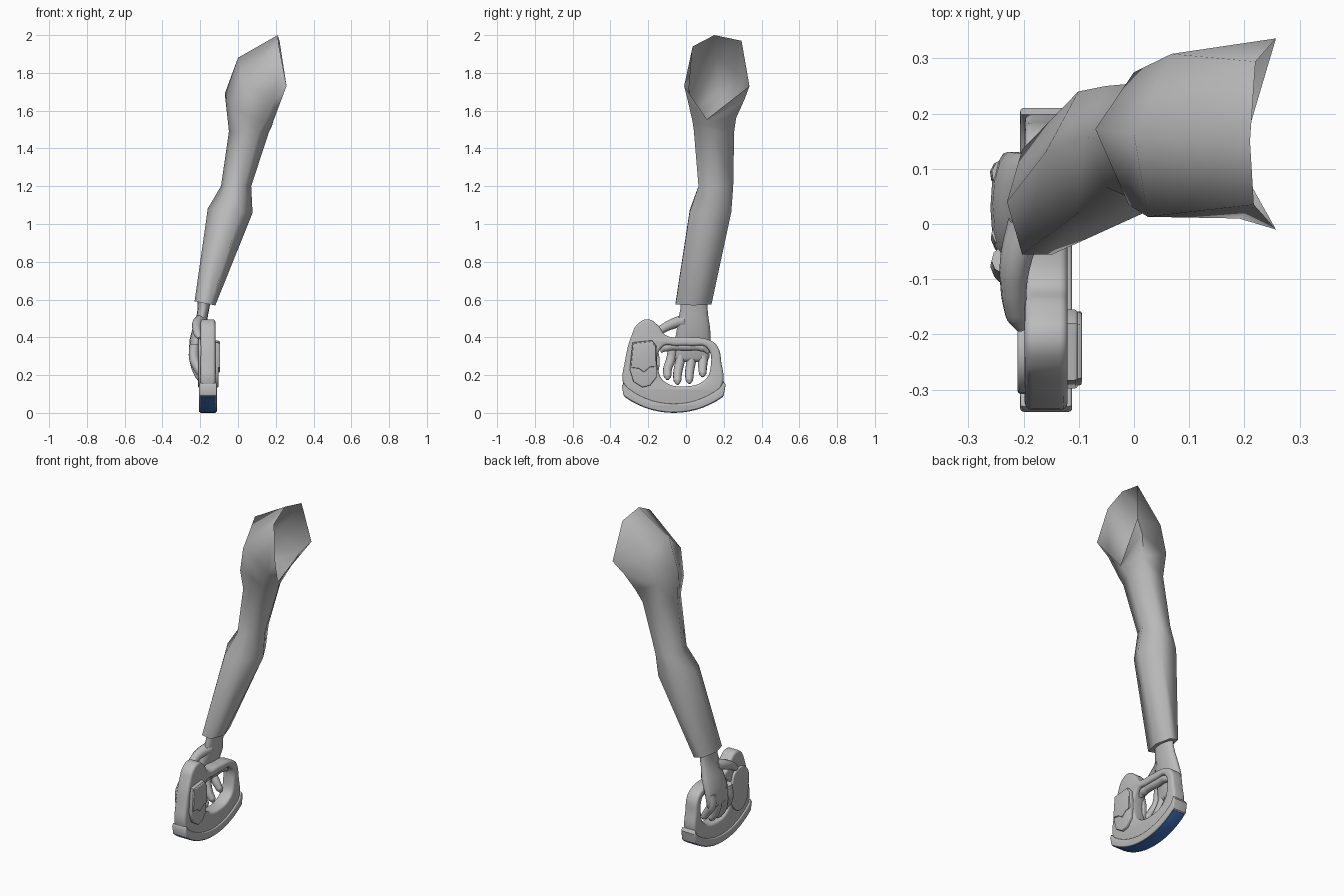
import bpy, bmesh, math
from mathutils import Matrix

if "Cube" in bpy.data.objects:
    bpy.data.objects.remove(bpy.data.objects["Cube"])


def material(name, rgb):
    m = bpy.data.materials.new(name)
    m.diffuse_color = (*rgb, 1)
    m.use_nodes = True
    m.node_tree.nodes["Principled BSDF"].inputs["Base Color"].default_value = m.diffuse_color
    return m


GREY = material("grey", (0.5, 0.5, 0.5))
BLUE = material("blue", (0.05, 0.17, 0.52))


def finish(bm, name, mat, angle):
    """Turn a bmesh into a smooth-by-angle object."""
    me = bpy.data.meshes.new(name)
    bm.to_mesh(me)
    bm.free()
    me.materials.clear()
    me.materials.append(mat)
    ob = bpy.data.objects.new(name, me)
    bpy.context.collection.objects.link(ob)
    bpy.ops.object.select_all(action='DESELECT')
    ob.select_set(True)
    bpy.context.view_layer.objects.active = ob
    bpy.ops.object.shade_smooth_by_angle(angle=math.radians(angle))
    return ob


def loft(name, rings, cap_start=False, cap_end=True, angle=70):
    bm = bmesh.new()
    vs = [[bm.verts.new(p) for p in r] for r in rings]
    n = len(vs[0])
    for a, b in zip(vs, vs[1:]):
        for i in range(n):
            j = (i + 1) % n
            bm.faces.new((a[i], b[i], b[j], a[j]))
    if cap_start:
        bm.faces.new(vs[0])
    if cap_end:
        bm.faces.new(vs[-1][::-1])
    return finish(bm, name, GREY, angle)


def ring(x0, x1, y0, y1, z, n=6, tilt=0.0):
    """Flat n-gon ring filling the given x and y extents."""
    cx, cy, rx, ry = (x0 + x1) / 2, (y0 + y1) / 2, (x1 - x0) / 2, (y1 - y0) / 2
    if n == 6:
        ry /= math.sin(math.pi / 3)
    pts = []
    for i in range(n):
        a = 2 * math.pi * i / n
        pts.append((cx + rx * math.cos(a), cy + ry * math.sin(a), z + tilt * rx * math.cos(a)))
    return pts


def curve_mesh(cu, name, mat, matrix, angle):
    """Convert curve data to a welded mesh object."""
    tmp = bpy.data.objects.new("tmp", cu)
    bpy.context.collection.objects.link(tmp)
    bpy.context.view_layer.update()
    me = bpy.data.meshes.new_from_object(tmp.evaluated_get(bpy.context.evaluated_depsgraph_get()))
    bm = bmesh.new()
    bm.from_mesh(me)
    bpy.data.objects.remove(tmp)
    bmesh.ops.remove_doubles(bm, verts=bm.verts, dist=0.0002)
    bm.transform(matrix)
    bmesh.ops.recalc_face_normals(bm, faces=bm.faces)
    return finish(bm, name, mat, angle)


def add_spline(cu, pts, smooth, cyclic):
    sp = cu.splines.new('BEZIER')
    sp.bezier_points.add(len(pts) - 1)
    sp.use_cyclic_u = cyclic
    sp.resolution_u = 6
    for bp, p in zip(sp.bezier_points, pts):
        bp.co = (p[0], p[1], p[2] if len(p) > 2 else 0)
        bp.handle_left_type = bp.handle_right_type = 'AUTO' if smooth else 'VECTOR'
        if len(p) > 3:
            bp.radius = p[3]


def slab(name, outlines, x0, x1, bevel, mat=GREY, smooth=True):
    """Extrude (y, z) outlines from x0 to x1 with rounded edges."""
    cu = bpy.data.curves.new(name, 'CURVE')
    cu.dimensions, cu.fill_mode = '2D', 'BOTH'
    cu.extrude = (x1 - x0) / 2 - bevel
    cu.bevel_depth, cu.bevel_resolution, cu.offset = bevel, 2, -bevel
    for o in outlines:
        add_spline(cu, o, smooth, True)
    m = Matrix(((0, 0, 1, (x0 + x1) / 2), (1, 0, 0, 0), (0, 1, 0, 0), (0, 0, 0, 1)))
    return curve_mesh(cu, name, mat, m, 40)


def tube(name, pts):
    """Round tube through (x, y, z, radius) points."""
    cu = bpy.data.curves.new(name, 'CURVE')
    cu.dimensions = '3D'
    cu.bevel_depth, cu.bevel_resolution, cu.use_fill_caps = 1, 3, True
    add_spline(cu, pts, True, False)
    return curve_mesh(cu, name, GREY, Matrix.Identity(4), 60)


# Arm sleeve: open shoulder, bend, elbow, cuff
shoulder = [(0.19, 0.11, 1.555), (0.257, 0.336, 1.73), (0.22, 0.294, 1.97),
            (0.21, 0.15, 2.0), (0.217, 0.035, 1.94), (0.257, -0.01, 1.73)]
bend = [(0.187, 0.115, 1.545), (0.20, 0.31, 1.66), (0.068, 0.308, 1.77),
        (0.0, 0.163, 1.88), (0.025, 0.013, 1.75), (0.19, 0.01, 1.65)]
upper = [(0.18, 0.13, 1.52), (0.155, 0.265, 1.56), (0.0, 0.275, 1.63),
         (-0.07, 0.172, 1.69), (-0.01, 0.035, 1.60), (0.145, 0.035, 1.54)]
loft("arm_sleeve", [shoulder, bend, upper,
                    ring(-0.048, 0.165, 0.042, 0.255, 1.49),
                    ring(-0.09, 0.07, 0.066, 0.25, 1.20),
                    ring(-0.16, 0.077, 0.02, 0.24, 1.07, tilt=-0.1),
                    ring(-0.23, -0.12, -0.055, 0.135, 0.58, tilt=-0.2)])

# Hand: wrist and palm
loft("palm", [ring(*r, n=14) for r in (
    (-0.215, -0.145, -0.03, 0.115, 0.60), (-0.213, -0.15, -0.03, 0.115, 0.56),
    (-0.22, -0.16, -0.04, 0.12, 0.51), (-0.24, -0.165, -0.05, 0.13, 0.45),
    (-0.256, -0.185, -0.06, 0.133, 0.39), (-0.26, -0.20, -0.07, 0.13, 0.33),
    (-0.257, -0.205, -0.07, 0.125, 0.29), (-0.245, -0.215, -0.05, 0.11, 0.27))], cap_start=True)

# Four fingers hanging down over the grip and curling into the opening
for i, (ya, yb, tip) in enumerate(((-0.065, -0.098, 0.175), (-0.015, -0.045, 0.15),
                                   (0.04, 0.018, 0.155), (0.092, 0.088, 0.19))):
    tube(f"finger_{i + 1}", [(-0.232, ya, 0.36, 0.026), (-0.231, (ya + yb) / 2, 0.28, 0.026),
                             (-0.208, yb, tip + 0.055, 0.024), (-0.185, yb, tip + 0.018, 0.02),
                             (-0.177, yb, tip + 0.002, 0.008)])

# Thumb along the side of the tool
tube("thumb", [(-0.195, 0.0, 0.49, 0.034), (-0.213, -0.06, 0.475, 0.029),
               (-0.218, -0.115, 0.45, 0.024), (-0.212, -0.165, 0.415, 0.021),
               (-0.205, -0.19, 0.395, 0.008)])

# Tool body with finger opening
outline = [(-0.20, 0.495), (-0.255, 0.472), (-0.288, 0.41), (-0.322, 0.28), (-0.332, 0.15),
           (-0.30, 0.10), (-0.19, 0.04), (-0.06, 0.02), (0.07, 0.04), (0.175, 0.11),
           (0.198, 0.17), (0.188, 0.26), (0.168, 0.35), (0.125, 0.385), (0.0, 0.402),
           (-0.105, 0.41), (-0.145, 0.46)]
opening = [(-0.125, 0.35), (-0.05, 0.355), (0.03, 0.355), (0.11, 0.345), (0.13, 0.24),
           (0.10, 0.175), (-0.01, 0.14), (-0.105, 0.16), (-0.143, 0.21)]
slab("tool_body", [outline, opening], -0.198, -0.120, 0.014)

# Padded grip bar across the top of the opening
tube("grip_bar", [(-0.159, -0.135, 0.325, 0.01), (-0.159, -0.11, 0.345, 0.024),
                  (-0.159, 0.0, 0.352, 0.026), (-0.159, 0.09, 0.345, 0.024),
                  (-0.159, 0.118, 0.32, 0.01)])


def arc(r, a0, a1, n=14):
    return [(-0.065 + r * math.cos(math.radians(a0 + (a1 - a0) * i / n)),
             0.443 + r * math.sin(math.radians(a0 + (a1 - a0) * i / n))) for i in range(n + 1)]


# Curved base rim and the blue sole strip under it
rim = arc(0.44, 233, 307) + [(0.21, 0.15), (0.198, 0.168)] + arc(0.395, 308, 232) \
    + [(-0.33, 0.158), (-0.34, 0.14)]
slab("base_rim", [rim], -0.206, -0.112, 0.006, smooth=False)
slab("blue_sole", [arc(0.443, 234, 306) + arc(0.42, 306, 234)], -0.199, -0.119, 0.001, BLUE, False)

# Side plates
plate = [(-0.283, 0.373), (-0.18, 0.384), (-0.155, 0.352), (-0.155, 0.19),
         (-0.19, 0.145), (-0.23, 0.135), (-0.278, 0.165), (-0.298, 0.23)]
flap = [(-0.28, 0.368), (-0.182, 0.378), (-0.16, 0.35), (-0.158, 0.245),
        (-0.19, 0.243), (-0.222, 0.215), (-0.25, 0.235), (-0.292, 0.24)]
slab("right_plate", [plate], -0.135, -0.102, 0.006, smooth=False)
slab("right_flap", [flap], -0.12, -0.094, 0.005, smooth=False)
slab("left_plate", [plate], -0.211, -0.185, 0.006)
